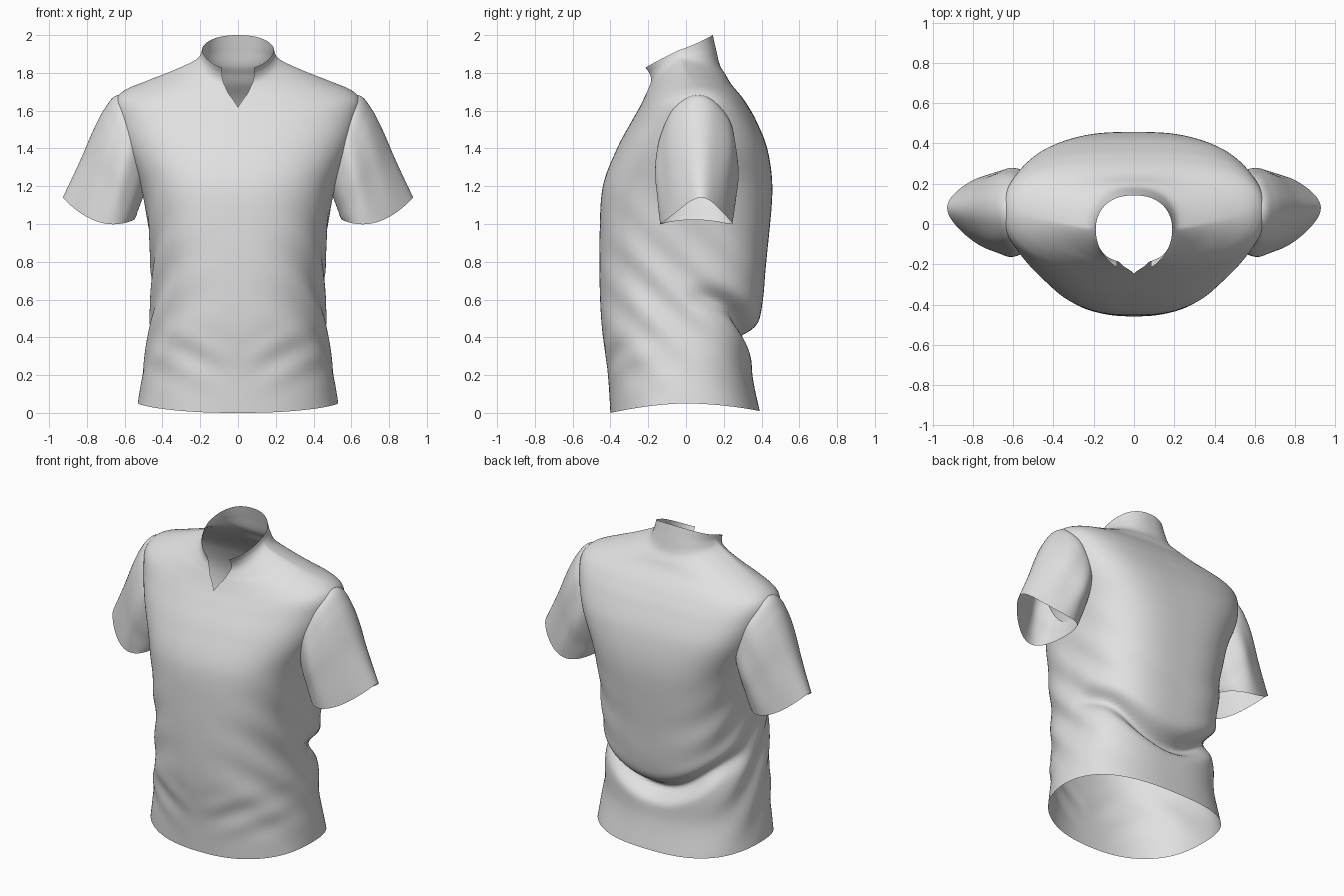
import bpy, bmesh, math
from math import sin, cos, pi, exp

if "Cube" in bpy.data.objects:
    bpy.data.objects.remove(bpy.data.objects["Cube"])

cloth = bpy.data.materials.new("light grey cloth")
cloth.use_nodes = True
GREY = (0.75, 0.75, 0.75, 1)
cloth.diffuse_color = GREY
cloth.node_tree.nodes["Principled BSDF"].inputs["Base Color"].default_value = GREY


def resample(keys, count):
    """Smooth rows between the key rows."""
    rows, last = [], len(keys) - 1
    for i in range(count):
        f = i / (count - 1) * last
        k = min(int(f), last - 1)
        t = f - k
        p0, p1, p2, p3 = (keys[min(max(j, 0), last)] for j in range(k - 1, k + 3))
        rows.append([b + t / 2 * (c - a + t * (2 * a - 5 * b + 4 * c - d + t * (3 * (b - c) + d - a)))
                     for a, b, c, d in zip(p0, p1, p2, p3)])
    return rows


def in_armhole(p):
    return abs(p.x) > .45 and ((p.y - .06) / .15) ** 2 + ((p.z - 1.42) / .18) ** 2 < 1


def loft(name, rings, closed):
    bm = bmesh.new()
    grid = [[bm.verts.new(p) for p in ring] for ring in rings]
    n = len(grid[0])
    for lo, hi in zip(grid, grid[1:]):
        for j in range(n if closed else n - 1):
            k = (j + 1) % n
            bm.faces.new((lo[j], lo[k], hi[k], hi[j]))
    bmesh.ops.remove_doubles(bm, verts=bm.verts, dist=0.0004)
    bmesh.ops.recalc_face_normals(bm, faces=bm.faces)
    if not closed:
        # open the body into the sleeves
        holes = [f for f in bm.faces if in_armhole(f.calc_center_median())]
        bmesh.ops.delete(bm, geom=holes, context='FACES')
    me = bpy.data.meshes.new(name)
    bm.to_mesh(me)
    bm.free()
    me.materials.append(cloth)
    me.shade_smooth()
    ob = bpy.data.objects.new(name, me)
    bpy.context.collection.objects.link(ob)


def bump(x, below, above):
    return exp(-(x / (below if x < 0 else above)) ** 2)


def spow(v, e):
    return math.copysign(abs(v) ** e, v)


# Body and collar: side z, front z, back z, half width, mid y, front y, back y, squareness, neck gap
BODY = [
    (.05, 0, .01, .53, 0, -.40, .39, 2.3, 0),
    (.25, .22, .22, .50, 0, -.415, .35, 2.3, 0),
    (.45, .45, .43, .47, 0, -.445, .36, 2.4, 0),
    (.68, .68, .68, .455, 0, -.457, .405, 2.4, 0),
    (.95, .95, .95, .47, 0, -.457, .44, 2.5, 0),
    (1.2, 1.2, 1.2, .515, .01, -.44, .457, 2.5, 0),
    (1.4, 1.4, 1.4, .595, .03, -.365, .43, 2.45, 0),
    (1.55, 1.54, 1.55, .64, .05, -.29, .37, 2.4, 0),
    (1.65, 1.61, 1.63, .65, .06, -.25, .325, 2.3, 0),
    (1.708, 1.65, 1.68, .60, .06, -.23, .29, 2.2, .02),
    (1.757, 1.69, 1.74, .485, .03, -.212, .24, 2.1, .05),
    (1.81, 1.72, 1.79, .35, 0, -.20, .21, 2, .065),
    (1.86, 1.75, 1.84, .24, -.02, -.195, .18, 2, .08),
    (1.89, 1.785, 1.92, .202, -.02, -.21, .16, 2, .085),
    (1.925, 1.815, 2.0, .19, -.025, -.238, .142, 2, .085),
]
COLS = 160
rings = []
for zs, zf, zb, a, ym, yf, yb, n, gap in resample(BODY, 180):
    gap = gap if zf > 1.62 and gap > .002 else 0
    d = math.asin((gap / a) ** (n / 2))
    bend = 1.5 - .4 * min(1, max(0, (zs - 1.7) / .2))
    fuller = .25 + .6 * bump(zs - 1.5, .3, .18)
    ring = []
    for j in range(COLS + 1):
        th = -pi / 2 + d + (2 * pi - 2 * d) * j / COLS
        c, s = cos(th), sin(th)
        e = 2 / (n + fuller * max(0, s) ** .5)
        x = a * spow(c, e)
        r = abs(s) ** e
        y = ym + (yb - ym if s > 0 else yf - ym) * r
        z = zs + ((zb if s > 0 else zf) - zs) * abs(s) ** bend
        # heavy drape sagging over the lower back
        back = max(0, s) ** .8
        fold = z - (.375 + .24 * abs(c) ** 1.5)
        push = -.1 * back * bump(fold, .05, .055) + .02 * back * bump(fold - .14, .09, .2)
        # diagonal pull folds on the sides, shallow arcs low on the front
        side = abs(c) ** 1.5 * bump(z - .6, .35, .4)
        push += .009 * side * sin(24 * (z + .95 * y))
        arc = max(0, -s) * bump(z - .3, .14, .12) * min(1, abs(x) / .2)
        push += .006 * arc * sin(30 * (z - .6 * abs(x)))
        ring.append((x + push * c, y + push * s, z))
    if gap == 0:
        ring[0] = ring[-1] = (0, ring[0][1], ring[0][2])
    rings.append(ring)
loft("shirt_body", rings, False)

# Sleeves: outer x, z; inner x, z; half depth; mid y; taper to the outer edge
SLEEVE = [
    (.55, 1.67, .47, 1.23, .17, .06, .1),
    (.645, 1.68, .485, 1.19, .20, .06, .12),
    (.71, 1.605, .50, 1.15, .212, .06, .16),
    (.767, 1.495, .515, 1.11, .212, .06, .2),
    (.825, 1.36, .53, 1.07, .20, .06, .25),
    (.88, 1.24, .54, 1.04, .19, .06, .3),
    (.928, 1.14, .55, 1.022, .18, .06, .36),
]
for label, side in (("left", 1), ("right", -1)):
    rings = []
    rows = resample(SLEEVE, 50)
    for i, (px, pz, qx, qz, w, ym, taper) in enumerate(rows):
        t = i / (len(rows) - 1)
        ring = []
        for j in range(80):
            th = 2 * pi * j / 80
            c, s = cos(th), sin(th)
            u = (1 + c) / 2
            wave = 1 + .025 * sin(pi * t) * sin(7 * th + 2 * t)
            y = ym + w * s * (1 - taper * c) * wave + .02 * t * c
            sag = -.07 * t * t * s * s
            ring.append((side * (qx + (px - qx) * u), y, qz + (pz - qz) * u + sag))
        rings.append(ring)
    loft(label + "_sleeve", rings, True)
